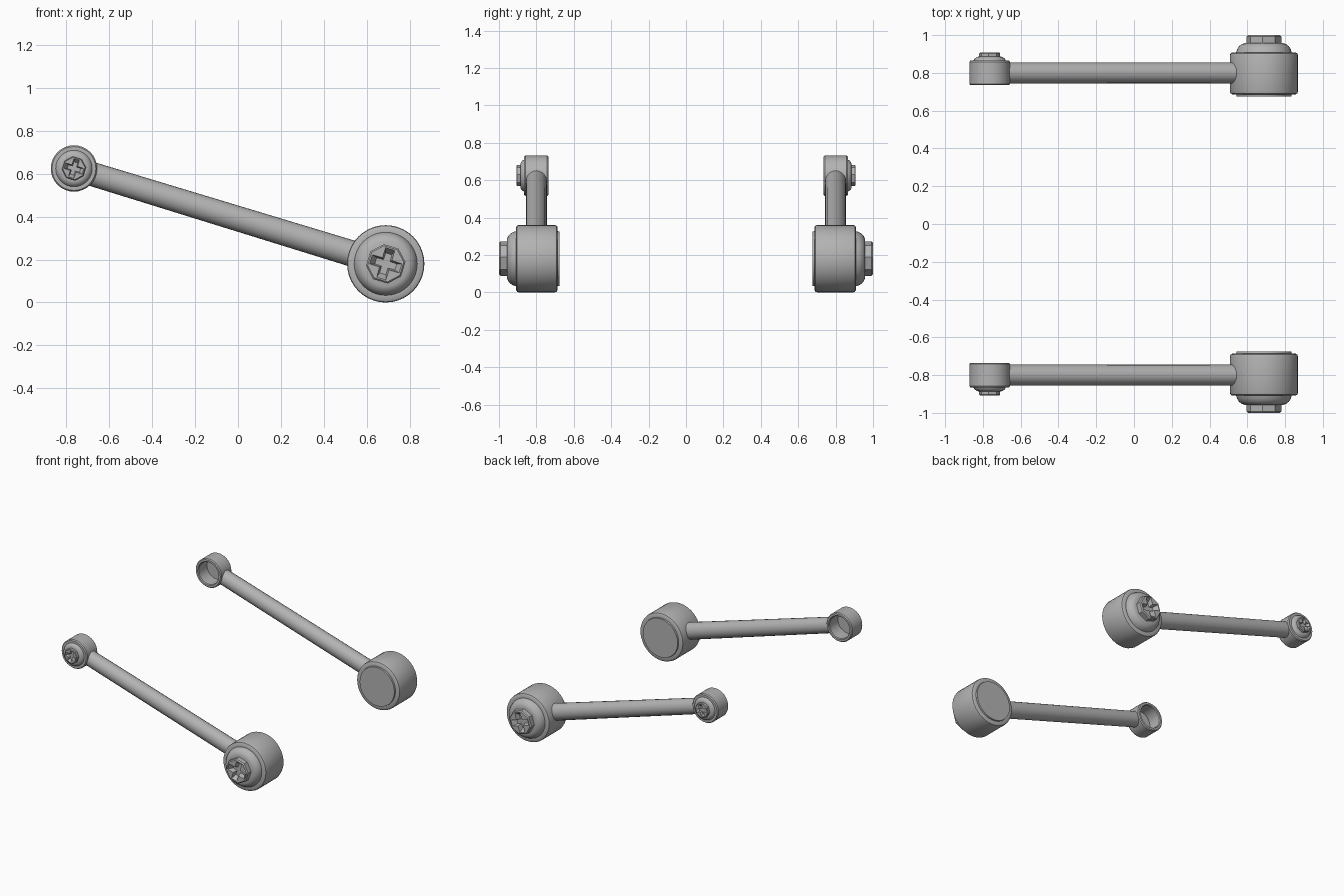
import bpy, bmesh, math
from mathutils import Vector

if "Cube" in bpy.data.objects:
    bpy.data.objects.remove(bpy.data.objects["Cube"])

steel = bpy.data.materials.new("steel grey")
steel.diffuse_color = (0.45, 0.45, 0.45, 1)
steel.use_nodes = True
steel.node_tree.nodes["Principled BSDF"].inputs["Base Color"].default_value = steel.diffuse_color

SMALL = (-0.764, 0.624)   # small eye centre (x, z)
BIG = (0.688, 0.18)       # large bushing centre (x, z)
ROD_Y = -0.80
TILT = math.atan2(BIG[1] - SMALL[1], BIG[0] - SMALL[0])


def finish(bm, name, angle=35):
    """Turn a bmesh into a smooth object mirrored to the far side."""
    bmesh.ops.recalc_face_normals(bm, faces=bm.faces)
    me = bpy.data.meshes.new(name)
    bm.to_mesh(me)
    bm.free()
    me.materials.append(steel)
    me.shade_smooth()
    me.set_sharp_from_angle(angle=math.radians(angle))
    ob = bpy.data.objects.new(name, me)
    bpy.context.collection.objects.link(ob)
    mod = ob.modifiers.new("mirror", 'MIRROR')
    mod.use_axis = (False, True, False)
    mod.use_clip = False
    mod.use_mirror_merge = False
    return ob


def bridge(bm, a, b):
    n = len(a)
    for i in range(n):
        bm.faces.new((a[i], a[(i + 1) % n], b[(i + 1) % n], b[i]))


def ring(bm, centre, r, y, n, phase=0):
    return [bm.verts.new((centre[0] + r * math.cos(phase + math.tau * i / n), y,
                          centre[1] + r * math.sin(phase + math.tau * i / n)))
            for i in range(n)]


def lathe(name, centre, profile, n=40):
    """Revolve (radius, y) points about the y axis and cap both ends."""
    bm = bmesh.new()
    rings = [ring(bm, centre, r, y, n) for r, y in profile]
    for a, b in zip(rings, rings[1:]):
        bridge(bm, a, b)
    bm.faces.new(rings[0])
    bm.faces.new(rings[-1])
    return finish(bm, name)


def screw_head(name, centre, R, base, top, depth):
    """Eight-sided head with a tapered cross recess."""
    bm = bmesh.new()
    ph = TILT + math.pi / 8
    low = ring(bm, centre, R, base, 8, ph)
    mid = ring(bm, centre, R, top + 0.08 * R, 8, ph)
    rim = ring(bm, centre, 0.92 * R, top, 8, ph)
    bridge(bm, low, mid)
    bridge(bm, mid, rim)

    def cross(s, y):
        pts = []
        for k in range(4):
            c, d = math.cos(TILT + k * math.pi / 2), math.sin(TILT + k * math.pi / 2)
            for u, v in ((0.78, -0.24), (0.78, 0.24), (0.25, 0.25)):
                u, v = u * R * s, v * R * s
                pts.append(bm.verts.new((centre[0] + u * c - v * d, y,
                                         centre[1] + u * d + v * c)))
        return pts
    lip, floor = cross(1, top), cross(0.68, top + depth)
    bridge(bm, lip, floor)
    bm.faces.new(floor)
    edges = [bm.edges.get((l[i], l[(i + 1) % len(l)]))
             for l in (rim, lip) for i in range(len(l))]
    bmesh.ops.triangle_fill(bm, edges=edges, use_beauty=True, normal=(0, -1, 0))
    return finish(bm, name, 30)


# Large bushing: flat inner disc, barrel, domed outer cap
lathe("large_bushing", BIG, [
    (0.145, -0.676), (0.147, -0.686), (0.167, -0.686), (0.177, -0.692), (0.18, -0.702),
    (0.18, -0.895), (0.177, -0.903), (0.167, -0.909), (0.147, -0.909),
    (0.142, -0.925), (0.132, -0.941), (0.118, -0.952), (0.104, -0.957)])
screw_head("large_screw", BIG, 0.092, -0.95, -1.0, 0.035)

# Small eye: open bore on the inner side, stepped cap outside
lathe("small_eye", SMALL, [
    (0.083, -0.84), (0.083, -0.741), (0.088, -0.735), (0.102, -0.735), (0.108, -0.742),
    (0.108, -0.858), (0.102, -0.866), (0.085, -0.866),
    (0.080, -0.876), (0.068, -0.884), (0.060, -0.886)], 32)
screw_head("small_screw", SMALL, 0.056, -0.88, -0.907, 0.018)

# Slightly tapered connecting rod
bm = bmesh.new()
a, b = Vector((SMALL[0], ROD_Y, SMALL[1])), Vector((BIG[0], ROD_Y, BIG[1]))
along = (b - a).normalized()
side = Vector((-along.z, 0, along.x))
ends = []
for p, r in ((a + along * 0.09, 0.056), (b - along * 0.13, 0.061)):
    ends.append([bm.verts.new(p + side * r * math.cos(math.tau * i / 20)
                              + Vector((0, 0.056 * math.sin(math.tau * i / 20), 0)))
                 for i in range(20)])
bridge(bm, *ends)
for e in ends:
    bm.faces.new(e)
finish(bm, "connecting_rod")
